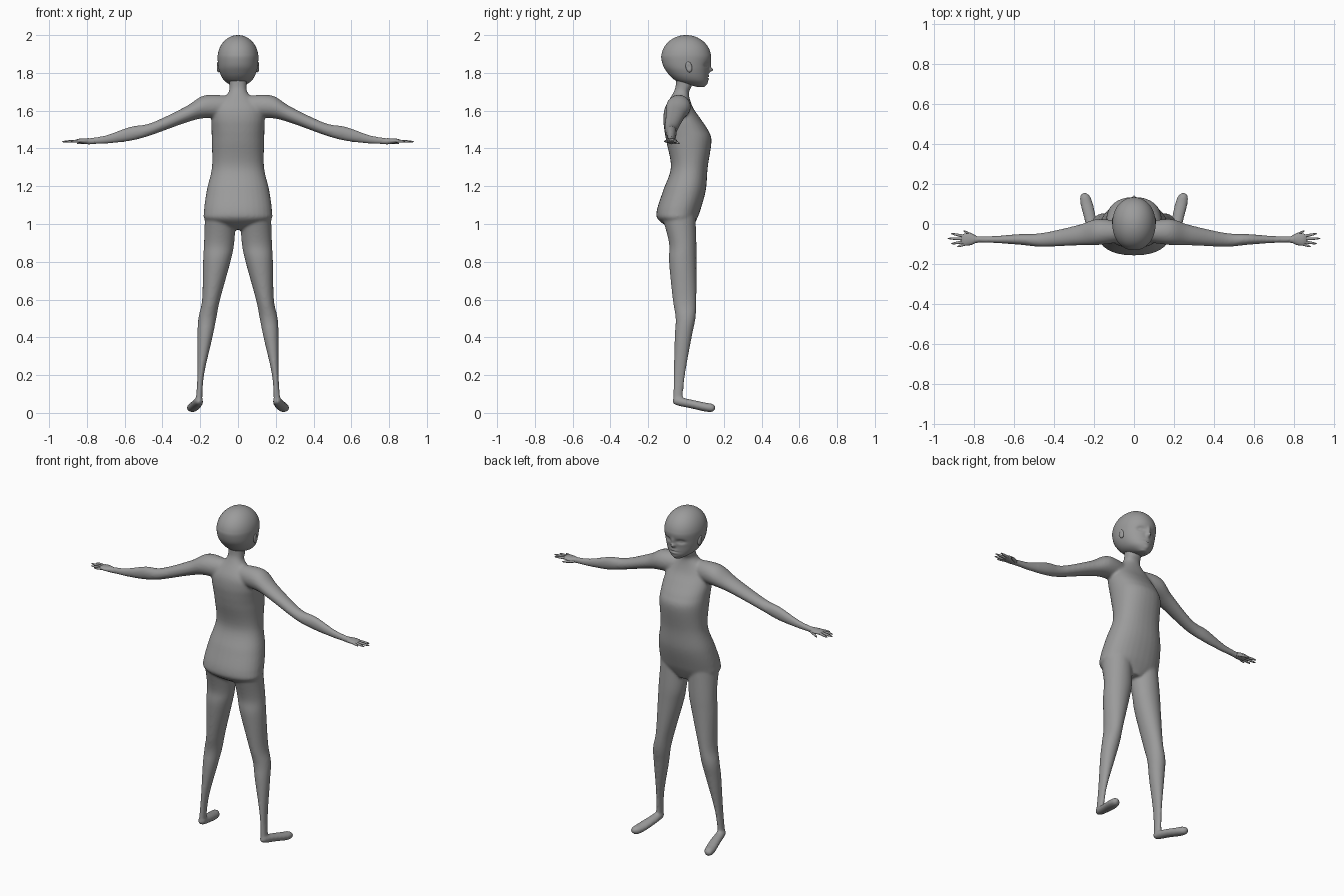
import bpy, bmesh, math
from mathutils import Vector

if "Cube" in bpy.data.objects:
    bpy.data.objects.remove(bpy.data.objects["Cube"])

skin = bpy.data.materials.new("plain grey")
skin.use_nodes = True
grey = (0.33, 0.33, 0.33, 1)
skin.diffuse_color = grey
skin.node_tree.nodes["Principled BSDF"].inputs["Base Color"].default_value = grey

SIDES = {"left": 1, "right": -1}


def spline(stations, steps):
    """Smooth curve through all stations, whatever their dimension."""
    padded = [stations[0]] + list(stations) + [stations[-1]]
    curve = []
    for before, start, end, after in zip(padded, padded[1:], padded[2:], padded[3:]):
        for k in range(steps):
            t = k / steps
            row = []
            for p, q, r, s in zip(before, start, end, after):
                slope_in, slope_out = (r - p) / 2, (s - q) / 2
                bend = 3 * (r - q) - 2 * slope_in - slope_out
                twist = 2 * (q - r) + slope_in + slope_out
                row.append(q + t * (slope_in + t * (bend + t * twist)))
            curve.append(row)
    return curve + [list(stations[-1])]


def loft(bm, axis, stations, side=1, steps=6, segments=32, power=2.0):
    """Each station: position on the axis, then low and high bound of both other axes."""
    across = [i for i in range(3) if i != axis]
    rings = []
    for position, low_a, high_a, low_b, high_b in spline(stations, steps):
        ring = []
        for k in range(segments):
            angle = math.tau * k / segments
            point = Vector()
            point[axis] = position
            bounds = ((low_a, high_a, math.cos(angle)), (low_b, high_b, math.sin(angle)))
            for i, (low, high, wave) in zip(across, bounds):
                rounded = math.copysign(abs(wave) ** (2 / power), wave)
                point[i] = (low + high) / 2 + (high - low) / 2 * rounded
            point.x *= side
            ring.append(bm.verts.new(point))
        rings.append(ring)
    for lower, upper in zip(rings, rings[1:]):
        for k in range(segments):
            n = (k + 1) % segments
            bm.faces.new((lower[k], lower[n], upper[n], upper[k]))
    bm.faces.new(rings[0])
    bm.faces.new(rings[-1])


def finish(bm, name):
    """Turn the mesh into a smooth shaded object."""
    bmesh.ops.recalc_face_normals(bm, faces=bm.faces)
    for face in bm.faces:
        face.smooth = True
    mesh = bpy.data.meshes.new(name)
    bm.to_mesh(mesh)
    bm.free()
    mesh.materials.append(skin)
    obj = bpy.data.objects.new(name, mesh)
    bpy.context.collection.objects.link(obj)
    return obj


# Torso and neck: height, half width, back, front
torso = [(0.97, 0.06, -0.07, 0.03), (1.02, 0.17, -0.145, 0.055), (1.07, 0.18, -0.155, 0.075),
         (1.18, 0.165, -0.12, 0.105), (1.3, 0.138, -0.08, 0.115), (1.44, 0.139, -0.105, 0.135),
         (1.5, 0.14, -0.115, 0.115), (1.56, 0.14, -0.12, 0.075), (1.62, 0.125, -0.11, 0.035),
         (1.69, 0.055, -0.07, 0.015), (1.73, 0.046, -0.055, 0.03), (1.79, 0.05, -0.055, 0.035)]
# Leg: height, inner, outer, back, front
leg = [(0.05, 0.19, 0.225, -0.07, -0.02), (0.2, 0.18, 0.215, -0.065, -0.005),
       (0.4, 0.135, 0.215, -0.06, 0.03), (0.5, 0.115, 0.21, -0.055, 0.05),
       (0.6, 0.095, 0.19, -0.07, 0.055), (0.8, 0.04, 0.185, -0.09, 0.055),
       (0.9, 0.02, 0.18, -0.09, 0.055), (1.05, 0.01, 0.175, -0.13, 0.05)]
# Arm: distance out, back, front, lower, upper
arm = [(0.06, -0.09, 0.01, 1.56, 1.68), (0.18, -0.105, 0.025, 1.56, 1.68),
       (0.28, -0.107, -0.005, 1.535, 1.62), (0.46, -0.114, -0.045, 1.47, 1.535),
       (0.57, -0.104, -0.05, 1.44, 1.515), (0.7, -0.095, -0.06, 1.425, 1.47),
       (0.8, -0.093, -0.06, 1.422, 1.453)]
# Foot: distance forward, inner, outer, sole, instep
foot = [(-0.07, 0.2, 0.215, 0.055, 0.07), (-0.05, 0.185, 0.23, 0.04, 0.085),
        (0.03, 0.19, 0.25, 0.023, 0.07), (0.1, 0.205, 0.268, 0.007, 0.055),
        (0.14, 0.22, 0.27, 0.005, 0.048), (0.156, 0.24, 0.255, 0.02, 0.035)]
body = bmesh.new()
loft(body, 2, [(z, -half, half, back, front) for z, half, back, front in torso], power=2.25)
for side in SIDES.values():
    loft(body, 2, leg, side)
    loft(body, 0, arm, side)
    loft(body, 1, foot, side)
body_object = finish(body, "body")
blend = body_object.modifiers.new("blend", "REMESH")
blend.mode = "VOXEL"
blend.voxel_size = 0.007
blend.use_smooth_shade = True
soften = body_object.modifiers.new("soften", "SMOOTH")
soften.factor = 0.5
soften.iterations = 8

# Hands: palm, four fingers fanned out from the wrist, and a thumb
palm = [(0.76, -0.092, -0.064, 1.424, 1.452), (0.79, -0.095, -0.06, 1.422, 1.454),
        (0.815, -0.105, -0.048, 1.425, 1.453), (0.845, -0.108, -0.047, 1.43, 1.451),
        (0.862, -0.1, -0.055, 1.434, 1.445)]


def digit(bm, start, end, radius, side):
    """Tapered finger with a rounded tip."""
    stations = []
    for t in (0, 0.3, 0.6, 0.8, 0.95, 1):
        x, y, z = start.lerp(end, t)
        r = radius * math.sqrt(1.02 - t ** 3)
        stations.append((x, y - r, y + r, z - r, z + r))
    loft(bm, 0, stations, side, steps=3, segments=12)


for label, side in SIDES.items():
    hand = bmesh.new()
    loft(hand, 0, palm, side, segments=20)
    for slope, tip in ((-0.32, 0.885), (-0.15, 0.915), (0.03, 0.932), (0.2, 0.915)):
        wrist = Vector((0.77, -0.077, 1.442))
        ray = Vector((1, slope, -0.04))
        digit(hand, wrist + ray * 0.06, wrist + ray * (tip - wrist.x), 0.0075, side)
    digit(hand, Vector((0.79, -0.066, 1.434)), Vector((0.853, -0.034, 1.427)), 0.008, side)
    finish(hand, label + "_hand")

# Head: jaw rows of height, half width, back, front, then a domed cranium
skull = [(1.725, 0.02, 0.06, 0.095), (1.75, 0.062, -0.035, 0.112), (1.775, 0.084, -0.075, 0.116),
         (1.81, 0.099, -0.105, 0.119), (1.84, 0.105, -0.122, 0.125)]
for k in range(9):
    turn = math.pi / 2 * k / 8
    dome = max(math.cos(turn), 0.01)
    skull.append((1.88 + 0.12 * math.sin(turn), 0.108 * dome, -0.131 * dome, 0.133 * dome))
head = bmesh.new()
loft(head, 2, [(z, -half, half, back, front) for z, half, back, front in skull],
     segments=128, power=2.1)

# Face relief: distance across, height, width, tallness, depth
relief = {"eye_hollow": (0.043, 1.842, 0.02, 0.011, -0.016),
          "eyeball": (0.043, 1.841, 0.012, 0.006, 0.009),
          "nose_tip": (0, 1.815, 0.011, 0.011, 0.022),
          "nose_bridge": (0, 1.84, 0.01, 0.02, 0.008),
          "lips": (0, 1.775, 0.022, 0.014, 0.009),
          "mouth_line": (0, 1.775, 0.022, 0.004, -0.012),
          "chin": (0, 1.74, 0.02, 0.012, 0.006)}
for vert in head.verts:
    if vert.co.y > 0.02:
        x, z = abs(vert.co.x), vert.co.z
        for across, height, width, tallness, depth in relief.values():
            falloff = ((x - across) / width) ** 2 + ((z - height) / tallness) ** 2
            vert.co.y += depth * math.exp(-falloff)
finish(head, "head")

# Ears: flattened shells with a hollow facing outward
for label, side in SIDES.items():
    ear = bmesh.new()
    bmesh.ops.create_uvsphere(ear, u_segments=24, v_segments=16, radius=1)
    for vert in ear.verts:
        x, y, z = vert.co
        hollow = math.exp(-5 * (y * y + z * z)) / 2 if x > 0 else 0
        vert.co = (side * (0.103 + 0.011 * (x - hollow)),
                   0.015 + 0.017 * y - 0.004 * z, 1.832 + 0.029 * z)
    finish(ear, label + "_ear")
